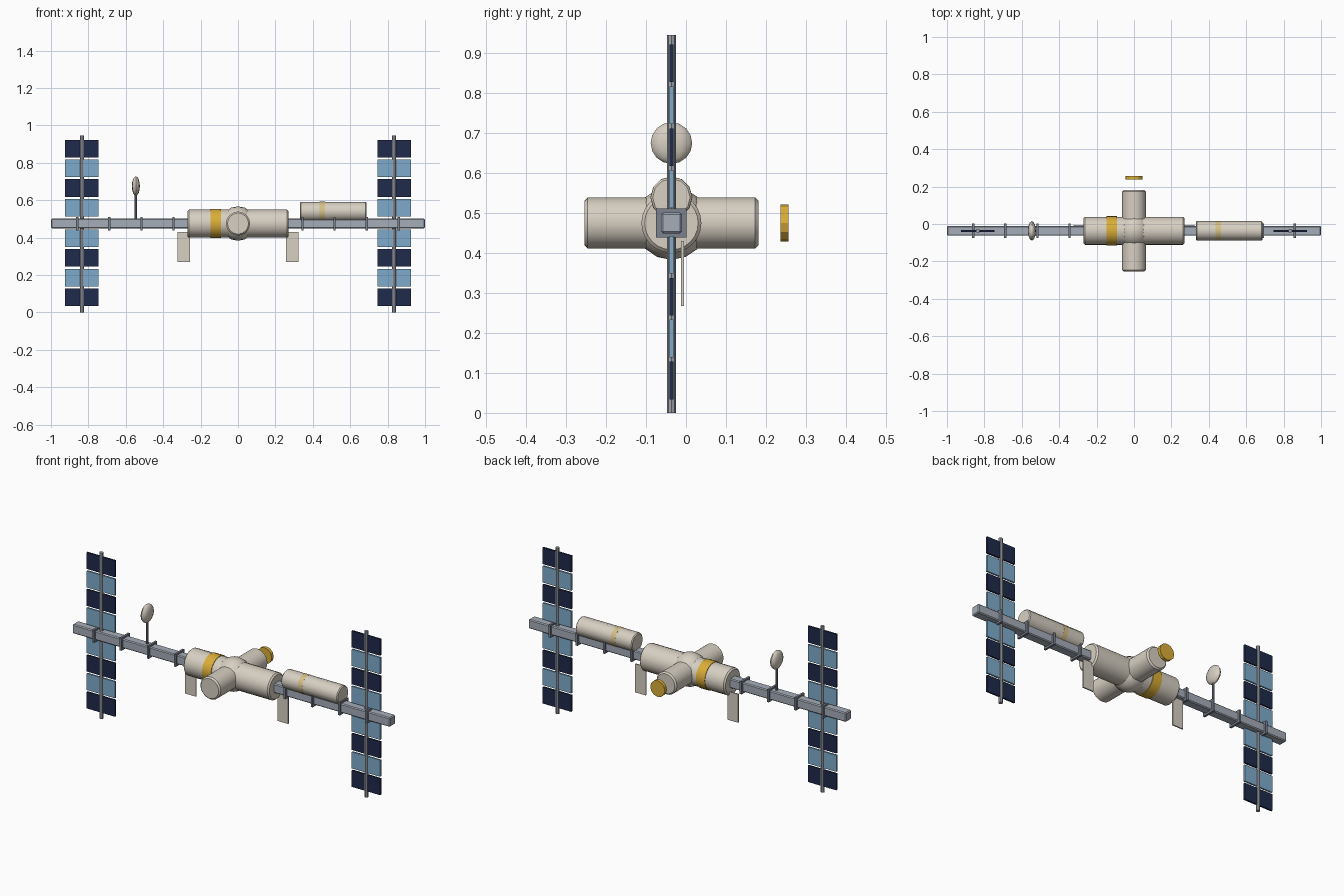
import bpy, math

if "Cube" in bpy.data.objects:
    bpy.data.objects.remove(bpy.data.objects["Cube"])

def mat(name, r, g, b):
    m = bpy.data.materials.new(name)
    m.diffuse_color = (r, g, b, 1)
    m.use_nodes = True
    m.node_tree.nodes["Principled BSDF"].inputs["Base Color"].default_value = m.diffuse_color
    return m

CREAM = mat("warm_white", 0.68, 0.63, 0.54)
GOLD = mat("gold", 0.70, 0.42, 0.04)
PALE = mat("pale_gold", 0.68, 0.53, 0.24)
TRUSS = mat("truss_grey", 0.38, 0.42, 0.49)
DARK = mat("collar_grey", 0.20, 0.22, 0.27)
MAST = mat("mast_grey", 0.36, 0.38, 0.42)
NAVY = mat("navy_cell", 0.014, 0.024, 0.07)
BLUE = mat("light_blue_cell", 0.21, 0.41, 0.60)

CY, CZ = -0.0365, 0.475   # station axis
ROT = {'X': (0, math.pi / 2, 0), 'Y': (math.pi / 2, 0, 0), 'Z': (0, 0, 0)}

def finish(o, name, m, bevel=0, smooth=False):
    o.name = name
    o.data.materials.append(m)
    if bevel:
        b = o.modifiers.new("bevel", 'BEVEL')
        b.width, b.segments = bevel, 1
        b.limit_method, b.angle_limit = 'ANGLE', math.radians(50)
    if smooth:
        bpy.ops.object.shade_smooth_by_angle(angle=math.radians(35))
    return o

def box(name, loc, size, m, bevel=0):
    bpy.ops.mesh.primitive_cube_add(size=1, location=loc)
    o = bpy.context.object
    o.scale = size
    bpy.ops.object.transform_apply(location=False, rotation=False, scale=True)
    return finish(o, name, m, bevel)

def cyl(name, loc, r, length, axis, m, bevel=0, sides=24, smooth=True):
    bpy.ops.mesh.primitive_cylinder_add(vertices=sides, radius=r, depth=length,
                                        location=loc, rotation=ROT[axis])
    return finish(bpy.context.object, name, m, bevel, smooth)

def ball(name, loc, r, scale, m, seg, rings):
    bpy.ops.mesh.primitive_uv_sphere_add(segments=seg, ring_count=rings, radius=r, location=loc)
    o = bpy.context.object
    o.scale = scale
    bpy.ops.object.transform_apply(location=False, rotation=False, scale=True)
    return finish(o, name, m, smooth=True)

# Main truss with collars
box("truss", (0, CY, CZ), (2, 0.052, 0.052), TRUSS, 0.005)
for s in (-1, 1):
    for i in range(4):
        box("truss_collar", (s * (0.345 + i * 0.1715), CY, CZ), (0.012, 0.076, 0.072), DARK)

# Core modules and hub
cyl("main_module", (0, CY, CZ), 0.075, 0.54, 'X', CREAM, 0.008)
cyl("cross_module", (0, CY, CZ), 0.064, 0.435, 'Y', CREAM, 0.008)
ball("hub", (0, CY, CZ), 0.092, (1, 1, 1), CREAM, 12, 8)
cyl("main_module_band", (-0.119, CY, CZ), 0.0785, 0.056, 'X', GOLD)
cyl("docking_ring", (0, 0.2465, CZ), 0.046, 0.019, 'Y', GOLD, sides=12, smooth=False)

# Cargo module resting on the truss
cyl("cargo_module", (0.509, CY, 0.539), 0.052, 0.356, 'X', CREAM, 0.005, 12)
cyl("cargo_band", (0.451, CY, 0.539), 0.0526, 0.028, 'X', PALE, 0, 12)

# Dish antenna
cyl("dish_post", (-0.546, CY, 0.57), 0.0065, 0.14, 'Z', DARK, sides=8)
ball("dish", (-0.546, CY, 0.675), 0.052, (0.41, 1, 1), CREAM, 12, 8)

# Radiators and solar wings on both sides
for s in (-1, 1):
    box("radiator", (s * 0.2905, -0.009, 0.349), (0.067, 0.007, 0.162), CREAM)
    cyl("wing_mast", (s * 0.835, CY, 0.4725), 0.011, 0.945, 'Z', MAST, sides=8)
    for v in (-1, 1):
        for i in range(4):
            z = 0.477 + v * (0.083 + i * 0.105)
            if v < 0:
                z += 0.002
            for h in (-1, 1):
                box("solar_cell", (s * 0.835 + h * 0.0485, CY, z), (0.082, 0.01, 0.094),
                    BLUE if i % 2 == 0 else NAVY)
